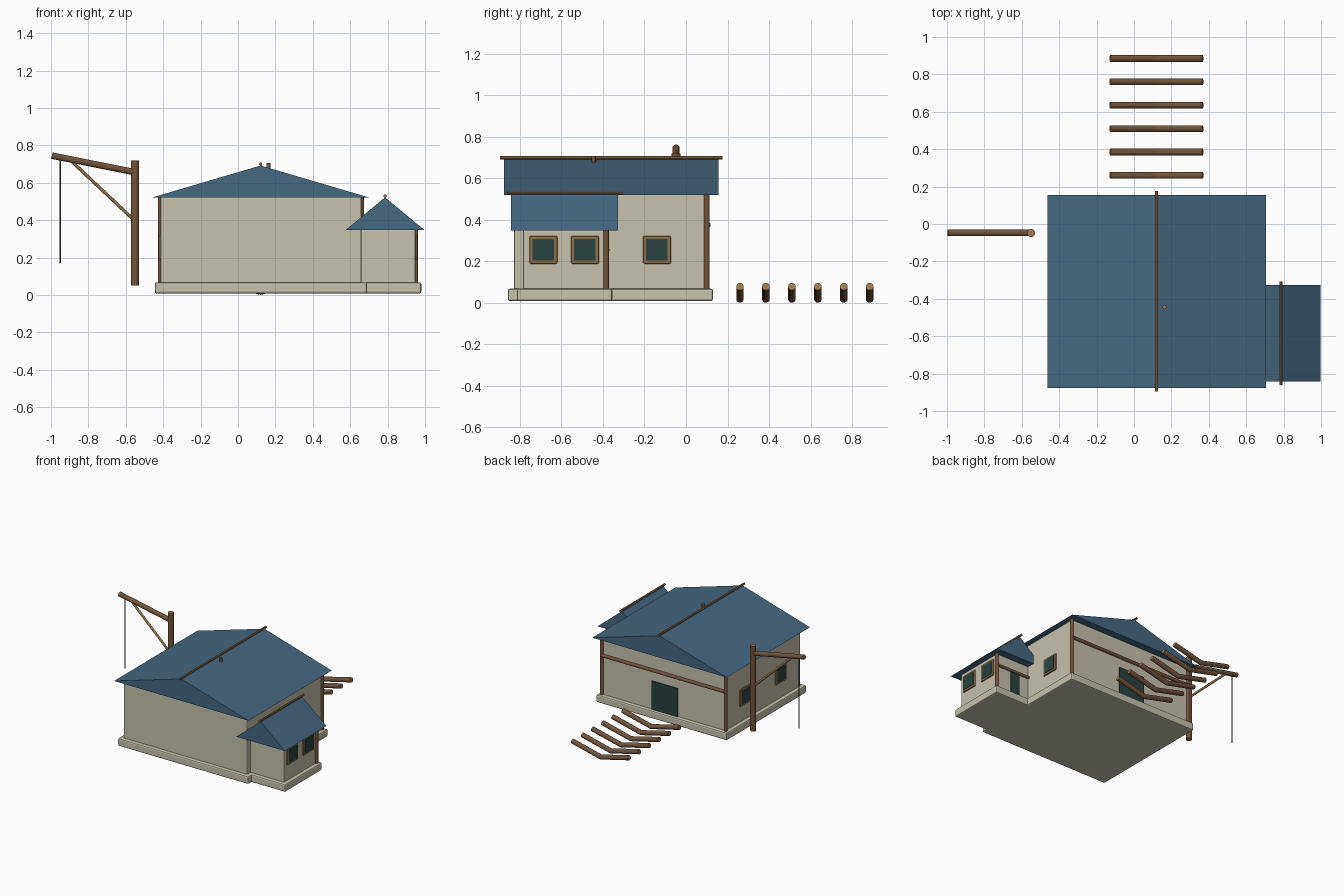
import bpy, bmesh, math
from mathutils import Vector

if "Cube" in bpy.data.objects:
    bpy.data.objects.remove(bpy.data.objects["Cube"], do_unlink=True)


def material(name, rgb):
    m = bpy.data.materials.new(name)
    m.use_nodes = True
    m.diffuse_color = (*rgb, 1)
    m.node_tree.nodes["Principled BSDF"].inputs["Base Color"].default_value = (*rgb, 1)
    return m


PLASTER = material("plaster", (0.57, 0.54, 0.43))
ROOF = material("blue_roofing", (0.06, 0.138, 0.22))
BARK = material("bark_brown", (0.17, 0.09, 0.045))
CUT = material("cut_wood", (0.36, 0.19, 0.085))
TRIM = material("trim_wood", (0.28, 0.165, 0.065))
DARK = material("dark_teal", (0.022, 0.055, 0.052))


def finish(bm, name, mats):
    bmesh.ops.recalc_face_normals(bm, faces=bm.faces)
    mesh = bpy.data.meshes.new(name)
    bm.to_mesh(mesh)
    bm.free()
    for m in mats:
        mesh.materials.append(m)
    ob = bpy.data.objects.new(name, mesh)
    bpy.context.collection.objects.link(ob)
    return ob


def box(name, lo, hi, mat, bevel=0):
    bm = bmesh.new()
    bmesh.ops.create_cube(bm, size=1)
    for v in bm.verts:
        v.co = [l + (h - l) * (c + 0.5) for l, h, c in zip(lo, hi, v.co)]
    ob = finish(bm, name, [mat])
    if bevel:
        mod = ob.modifiers.new("soft_edges", "BEVEL")
        mod.width, mod.segments = bevel, 2
    return ob


def rod(name, points, radius, mats, sides=12):
    """Round bar along a path; the end caps take the second material."""
    pts = [Vector(p) for p in points]
    bm = bmesh.new()
    rings = []
    for i, p in enumerate(pts):
        t = (pts[min(i + 1, len(pts) - 1)] - pts[max(i - 1, 0)]).normalized()
        u = t.cross(Vector((0, 1, 0)) if abs(t.y) < 0.9 else Vector((1, 0, 0))).normalized()
        w = t.cross(u)
        angles = [math.tau * (k + 0.5) / sides for k in range(sides)]
        rings.append([bm.verts.new(p + radius * (u * math.cos(a) + w * math.sin(a)))
                      for a in angles])
    for a, b in zip(rings, rings[1:]):
        for k in range(sides):
            n = (k + 1) % sides
            bm.faces.new((a[k], a[n], b[n], b[k]))
    for ring in (rings[0], rings[-1]):
        bm.faces.new(ring).material_index = len(mats) - 1
    return finish(bm, name, mats)


def gable_roof(name, x0, x1, y0, y1, eave, top):
    bm = bmesh.new()
    mid = (x0 + x1) / 2
    front, back = [[bm.verts.new(c) for c in ((x0, y, eave), (x1, y, eave), (mid, y, top))]
                   for y in (y0, y1)]
    bm.faces.new(front)
    bm.faces.new(back)
    for i in range(3):
        j = (i + 1) % 3
        bm.faces.new((front[i], front[j], back[j], back[i]))
    finish(bm, name, [ROOF])
    rod(name + "_ridge_pole", [(mid, y0 - 0.02, top + 0.007), (mid, y1 + 0.02, top + 0.007)],
        0.009, [TRIM], 8)


def window(name, x, side, y, z=0.255):
    """Framed pane on a wall facing +x (side 1) or -x (side -1)."""
    for part, half, depth, mat, bev in (("frame", 0.067, 0.009, TRIM, 0.006),
                                        ("pane", 0.052, 0.012, DARK, 0)):
        xs = sorted((x - side * 0.01, x + side * depth))
        box(f"{name}_{part}", (xs[0], y - half, z - half), (xs[1], y + half, z + half), mat, bev)


# Foundations and walls
BASE, WALL_TOP, ANNEX_TOP = 0.068, 0.52, 0.347
L, R, F, B = -0.415, 0.66, -0.828, 0.1
AR, AF, AB = 0.95, -0.785, -0.385
LIP = 0.03
box("main_foundation", (L - LIP, F - LIP, 0.008), (R + LIP, B + LIP, BASE), PLASTER, 0.01)
box("annex_foundation", (R - 0.1, AF - LIP, 0.008), (AR + LIP, AB + LIP, BASE), PLASTER, 0.01)
box("main_walls", (L, F, BASE - 0.01), (R, B, WALL_TOP + 0.004), PLASTER, 0.008)
box("annex_walls", (R - 0.1, AF, BASE - 0.01), (AR, AB, ANNEX_TOP + 0.004), PLASTER, 0.008)

# Roofs and flue
gable_roof("main_roof", -0.463, 0.705, -0.876, 0.156, WALL_TOP, 0.692)
gable_roof("annex_roof", 0.575, 0.997, -0.842, -0.327, ANNEX_TOP, 0.522)
rod("flue", [(0.163, -0.445, 0.65), (0.163, -0.445, 0.706)], 0.011, [BARK, CUT])

# Corner posts and rear rails
for name, x, y, top in (("left_post", R, B, WALL_TOP), ("right_post", L, B, WALL_TOP),
                        ("annex_post", AR, AB, ANNEX_TOP)):
    rod(name, [(x, y, BASE - 0.005), (x, y, top)], 0.014, [BARK])
rod("main_rear_rail", [(L, B + 0.006, 0.375), (R, B + 0.006, 0.375)], 0.013, [BARK, CUT])
rod("annex_rear_rail", [(R, AB + 0.006, 0.255), (AR, AB + 0.006, 0.255)], 0.011, [BARK, CUT])

# Rear doors
box("main_door", (0.0, B - 0.01, BASE), (0.225, B + 0.008, 0.29), DARK)
box("annex_door", (0.745, AB - 0.01, BASE), (0.825, AB + 0.008, 0.243), DARK)

# Windows
window("main_left_window", R, 1, -0.14)
for i, y in enumerate((-0.14, -0.58)):
    window(f"main_right_window_{i}", L, -1, y)
for i, y in enumerate((-0.687, -0.487)):
    window(f"annex_window_{i}", AR, 1, y)

# Hoist beside the house
HY = -0.048
rod("hoist_post", [(-0.55, HY, 0.05), (-0.55, HY, 0.72)], 0.022, [BARK, CUT])
rod("hoist_arm", [(-0.995, HY, 0.745), (-0.55, HY, 0.656)], 0.018, [BARK, CUT])
rod("hoist_brace", [(-0.89, HY, 0.715), (-0.555, HY, 0.4)], 0.009, [TRIM])
rod("hoist_rope", [(-0.95, HY, 0.735), (-0.95, HY, 0.172)], 0.0035, [DARK], 6)

# Row of bent logs behind the house
for i in range(6):
    y = 0.26 + 0.125 * i
    rod(f"bent_log_{i}", [(-0.127, y, 0.078), (0.12, y, 0.0185), (0.367, y, 0.078)],
        0.0185, [BARK, CUT])
